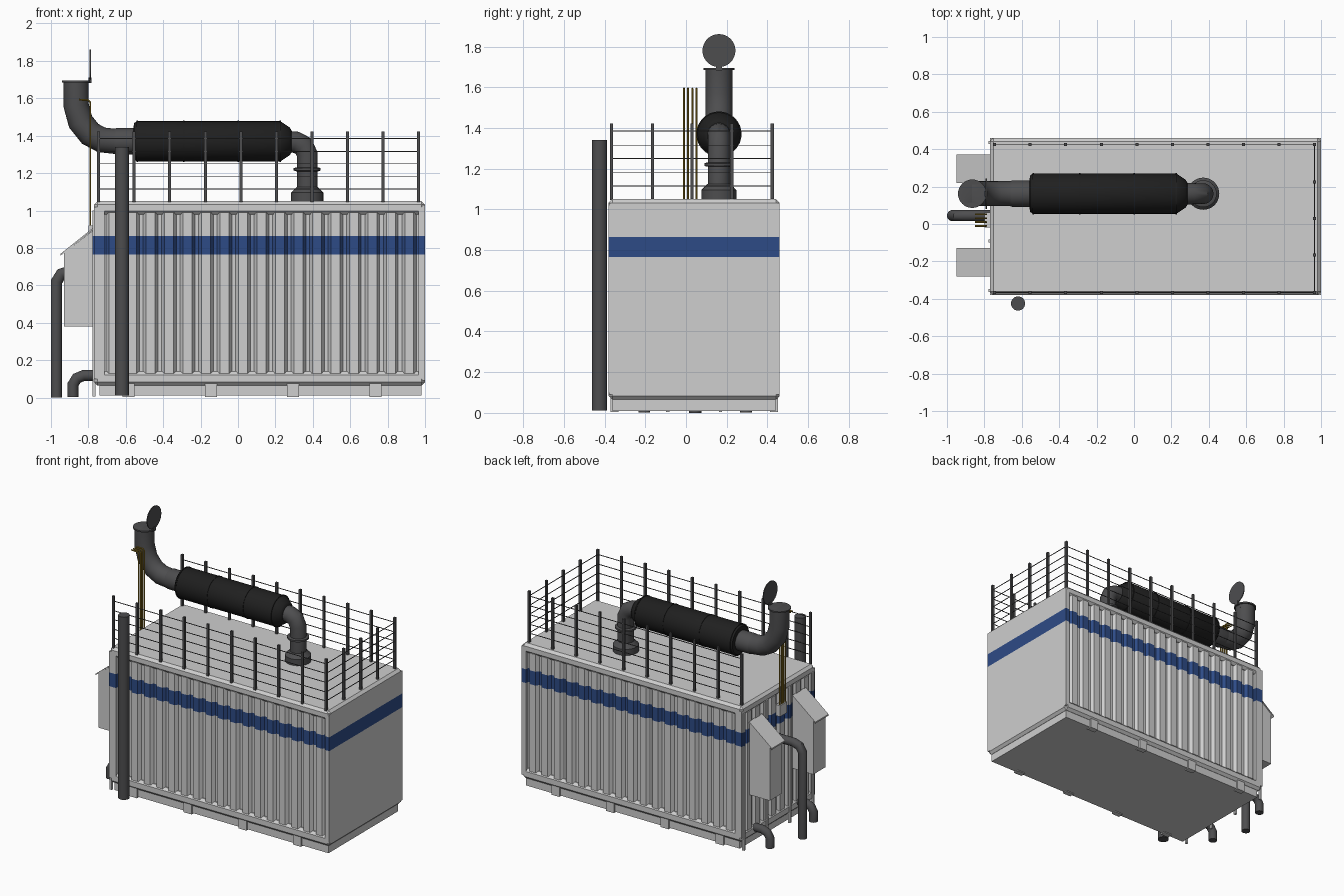
import bpy, bmesh, math
from mathutils import Vector, Matrix

if "Cube" in bpy.data.objects:
    bpy.data.objects.remove(bpy.data.objects["Cube"])

def mat(name, c):
    m = bpy.data.materials.new(name)
    m.diffuse_color = (*c, 1)
    m.use_nodes = True
    m.node_tree.nodes["Principled BSDF"].inputs["Base Color"].default_value = m.diffuse_color
    return m

GREY = mat("light_grey", (0.62, 0.62, 0.62))
BLUE = mat("stripe_blue", (0.027, 0.07, 0.24))
STEEL = mat("dark_steel", (0.075, 0.075, 0.078))
BLACK = mat("silencer_black", (0.014, 0.014, 0.014))
BRASS = mat("brass_yellow", (0.30, 0.19, 0.015))

def finish(name, bm, m, smooth=False, stripe=False):
    if stripe:  # cut the painted band and colour it by height
        for z in (0.765, 0.865):
            g = bm.verts[:] + bm.edges[:] + bm.faces[:]
            bmesh.ops.bisect_plane(bm, geom=g, plane_co=(0, 0, z), plane_no=(0, 0, 1))
        for f in bm.faces:
            if 0.765 < f.calc_center_median().z < 0.865 and abs(f.normal.z) < 0.5:
                f.material_index = 1
    me = bpy.data.meshes.new(name)
    bm.to_mesh(me)
    bm.free()
    me.materials.append(m)
    me.materials.append(BLUE) if stripe else None
    ob = bpy.data.objects.new(name, me)
    bpy.context.collection.objects.link(ob)
    if smooth:
        bpy.ops.object.select_all(action='DESELECT')
        ob.select_set(True)
        bpy.context.view_layer.objects.active = ob
        bpy.ops.object.shade_smooth_by_angle(angle=math.radians(35))
    return ob

def add_box(bm, lo, hi, bev=0):
    lo, hi = Vector(lo), Vector(hi)
    M = Matrix.Translation((lo + hi) / 2) @ Matrix.Diagonal((*(hi - lo), 1))
    vs = bmesh.ops.create_cube(bm, size=1, matrix=M)['verts']
    if bev:
        es = list({e for v in vs for e in v.link_edges})
        bmesh.ops.bevel(bm, geom=es, offset=bev, segments=1, affect='EDGES')

def boxes(name, m, items, bev=0, stripe=False):
    bm = bmesh.new()
    for lo, hi in items:
        add_box(bm, lo, hi, bev)
    bm.normal_update()
    return finish(name, bm, m, stripe=stripe)

def prism(bm, pts, vec):
    # extrude a closed polygon along vec
    f = bm.faces.new([bm.verts.new(p) for p in pts])
    r = bmesh.ops.extrude_face_region(bm, geom=[f])
    vs = [g for g in r['geom'] if isinstance(g, bmesh.types.BMVert)]
    bmesh.ops.translate(bm, verts=vs, vec=vec)

def sweep(name, m, path, r, n=20):
    # round tube along a planar path with mitred rings; r may be a list per point
    P = [Vector(p) for p in path]
    R = r if isinstance(r, list) else [r] * len(P)
    D = [(b - a).normalized() for a, b in zip(P, P[1:])]
    up = Vector((0, 1, 0))
    if abs(D[0].y) > 0.9:
        up = Vector((0, 0, 1))
    bm = bmesh.new()
    rings = []
    for i, p in enumerate(P):
        a, b = D[max(i - 1, 0)], D[min(i, len(D) - 1)]
        t = (a + b).normalized()
        k = 1 / max(t.dot(b), 0.5)
        side = t.cross(up).normalized()
        rings.append([bm.verts.new(p + R[i] * (math.cos(2 * math.pi * j / n) * up
                      + k * math.sin(2 * math.pi * j / n) * side)) for j in range(n)])
    for A, B in zip(rings, rings[1:]):
        for j in range(n):
            bm.faces.new((A[j], A[(j + 1) % n], B[(j + 1) % n], B[j]))
    bm.faces.new(rings[0])
    bm.faces.new(rings[-1])
    bmesh.ops.recalc_face_normals(bm, faces=bm.faces[:])
    return finish(name, bm, m, smooth=True)

def lathe(name, m, axis, base, prof, n=32):
    d = Vector((1, 0, 0)) if axis == 'X' else Vector((0, 0, 1))
    # stations may repeat for steps; nudge keeps directions defined
    pts = [Vector(base) + d * (t + 1e-4 * i) for i, (t, _) in enumerate(prof)]
    return sweep(name, m, pts, [r for _, r in prof], n)

X0, X1, Y0, Y1 = -0.77, 1.0, -0.38, 0.46
DEP = 0.025

# Container shell: recessed core, rails, corner posts
boxes("container_core", GREY, [((X0 + 0.02, Y0 + DEP, 0.09), (X1 - 0.01, Y1 - DEP, 1.03))], stripe=True)
boxes("roof_rail", GREY, [((X0, Y0, 0.98), (X1, Y1, 1.05))], bev=0.018)
boxes("bottom_rail", GREY, [((X0, Y0, 0.065), (X1, Y1, 0.14))], bev=0.018)
boxes("corner_posts", GREY, [((x0, y0, 0.1), (x1, y1, 1.02))
      for x0, x1 in ((X0, -0.715), (0.965, X1)) for y0, y1 in ((Y0, -0.335), (0.415, Y1))], stripe=True)
boxes("end_wall", GREY, [((0.97, Y0 + 0.001, 0.09), (X1, Y1 - 0.001, 1.03))], stripe=True)

# Corrugated ribs on both long sides
bm = bmesh.new()
N, a, b = 17, -0.715, 0.965
step = (b - a) / N
for y, s in ((Y0 + 0.003, 1), (Y1 - 0.003, -1)):
    for i in range(N):
        c = a + (i + 0.5) * step
        prism(bm, [(c - 0.042, y + s * DEP, 0.13), (c - 0.024, y, 0.13),
                   (c + 0.024, y, 0.13), (c + 0.042, y + s * DEP, 0.13)], (0, 0, 0.86))
bmesh.ops.recalc_face_normals(bm, faces=bm.faces[:])
finish("side_corrugation", bm, GREY, stripe=True)

# Ribs on the equipment end
bm = bmesh.new()
for i in range(8):
    c = -0.335 + (i + 0.5) * 0.75 / 8
    prism(bm, [(X0 + 0.025, c - 0.042, 0.13), (X0 + 0.002, c - 0.025, 0.13),
               (X0 + 0.002, c + 0.025, 0.13), (X0 + 0.025, c + 0.042, 0.13)], (0, 0, 0.86))
bmesh.ops.recalc_face_normals(bm, faces=bm.faces[:])
finish("end_corrugation", bm, GREY, stripe=True)

# Skid base, lugs and end posts
lx = [-0.585 + 0.44 * i for i in range(4)]
boxes("skid_base", GREY, [((-0.74, -0.36, 0.01), (0.98, 0.44, 0.075))])
boxes("base_lugs", GREY, [((x - 0.032, y - 0.02, 0.004), (x + 0.032, y + 0.02, 0.075))
      for x in lx for y in (-0.352, 0.432)])
boxes("end_frame", GREY, [((-0.778, y - 0.008, 0.005), (-0.762, y + 0.008, 1.0))
      for y in (-0.355, -0.09, 0.17, 0.435)], stripe=True)

# Roof railing posts and wires (equipment end left open)
ys, zs = (-0.366, 0.424), (1.115, 1.18, 1.25, 1.315, 1.385)
xs = [-0.745 + 0.19 * i for i in range(10)]
posts = [(x, y) for x in xs for y in ys] + [(0.965, y) for y in (-0.165, 0.03, 0.225)]
h = 0.008
boxes("railing_posts", STEEL, [((x - h, y - h, 1.045), (x + h, y + h, 1.422)) for x, y in posts])
w = 0.002
boxes("railing_wires", STEEL,
      [((-0.745, y - w, z - w), (0.965, y + w, z + w)) for y in ys for z in zs]
      + [((0.965 - w, ys[0], z - w), (0.965 + w, ys[1], z + w)) for z in zs])

# Silencer on the roof
Y, Z = 0.162, 1.37
lathe("silencer_body", BLACK, 'X', (0, Y, Z),
      [(-0.558, 0.08), (-0.555, 0.098), (-0.54, 0.108), (0.225, 0.108), (0.275, 0.075), (0.285, 0.06)])
for i, x in enumerate((-0.54, -0.29, 0.0, 0.225)):
    lathe(f"silencer_band_{i}", BLACK, 'X', (x, Y, Z), [(-0.004, 0.111), (0.004, 0.111)])

# Exhaust inlet riser from the roof
sweep("inlet_elbow", STEEL, [(0.25, Y, Z), (0.31, Y, 1.365), (0.35, Y, 1.345),
      (0.37, Y, 1.30), (0.37, Y, 1.05)], [0.057, 0.057, 0.055, 0.055, 0.055], 24)
lathe("inlet_flange", STEEL, 'Z', (0.37, Y, 0), [(1.21, 0.06), (1.214, 0.072), (1.226, 0.072), (1.23, 0.06)])
lathe("inlet_collar", STEEL, 'Z', (0.37, Y, 0), [(1.045, 0.086), (1.095, 0.086), (1.125, 0.056)])

# Exhaust outlet stack with open mouth and rain cap
sweep("outlet_pipe", STEEL, [(-0.54, Y, Z), (-0.66, Y, Z), (-0.73, Y, 1.378), (-0.79, Y, 1.41),
      (-0.842, Y, 1.475), (-0.865, Y, 1.56), (-0.865, Y, 1.67)], 0.067, 28)
lathe("outlet_sleeve", STEEL, 'X', (0, Y, Z), [(-0.66, 0.067), (-0.65, 0.071), (-0.55, 0.071)])
lathe("outlet_rim", STEEL, 'Z', (-0.865, Y, 0),
      [(1.66, 0.067), (1.684, 0.067), (1.684, 0.076), (1.694, 0.076), (1.694, 0.062), (1.67, 0.060)])
lathe("rain_cap", STEEL, 'X', (-0.79, Y, 1.78), [(-0.003, 0.081), (0.003, 0.081)])
boxes("rain_cap_hinge", STEEL, [((-0.80, Y - 0.015, 1.682), (-0.784, Y + 0.015, 1.712))])

# Front standing pipe
lathe("standing_pipe", STEEL, 'Z', (-0.62, -0.425, 0), [(0.012, 0.038), (1.34, 0.038)], 24)

# Ventilation hoods with sloping cover plates
for side, c in (("front", -0.205), ("back", 0.295)):
    bm = bmesh.new()
    y = c - 0.07
    prism(bm, [(-0.76, y, 0.38), (-0.93, y, 0.38), (-0.93, y, 0.775), (-0.76, y, 0.905)], (0, 0.14, 0))
    y = c - 0.076
    prism(bm, [(-0.765, y, 0.905), (-0.95, y, 0.758), (-0.95, y, 0.768), (-0.765, y, 0.915)], (0, 0.152, 0))
    bmesh.ops.recalc_face_normals(bm, faces=bm.faces[:])
    finish(side + "_vent_hood", bm, GREY)
    # Low drain elbow under each hood
    sweep(side + "_drain_pipe", STEEL, [(-0.76, c, 0.118), (-0.825, c, 0.118), (-0.862, c, 0.103),
          (-0.882, c, 0.07), (-0.882, c, 0.003)], 0.029)

# Tall end pipe
c = 0.045
sweep("tall_end_pipe", STEEL, [(-0.76, c, 0.675), (-0.90, c, 0.675), (-0.945, c, 0.66),
      (-0.97, c, 0.62), (-0.97, c, 0.0)], 0.03)

# Four thin fuel and vent lines with hooked tops
for i, y in enumerate((-0.01, 0.01, 0.031, 0.052)):
    sweep(f"vent_line_{i}", BRASS, [(-0.79, y, 0.88), (-0.79, y, 1.578), (-0.80, y, 1.59),
          (-0.85, y, 1.593)], 0.005, 8)
boxes("line_junction_box", GREY, [((-0.80, -0.02, 0.84), (-0.765, 0.062, 0.92))])
